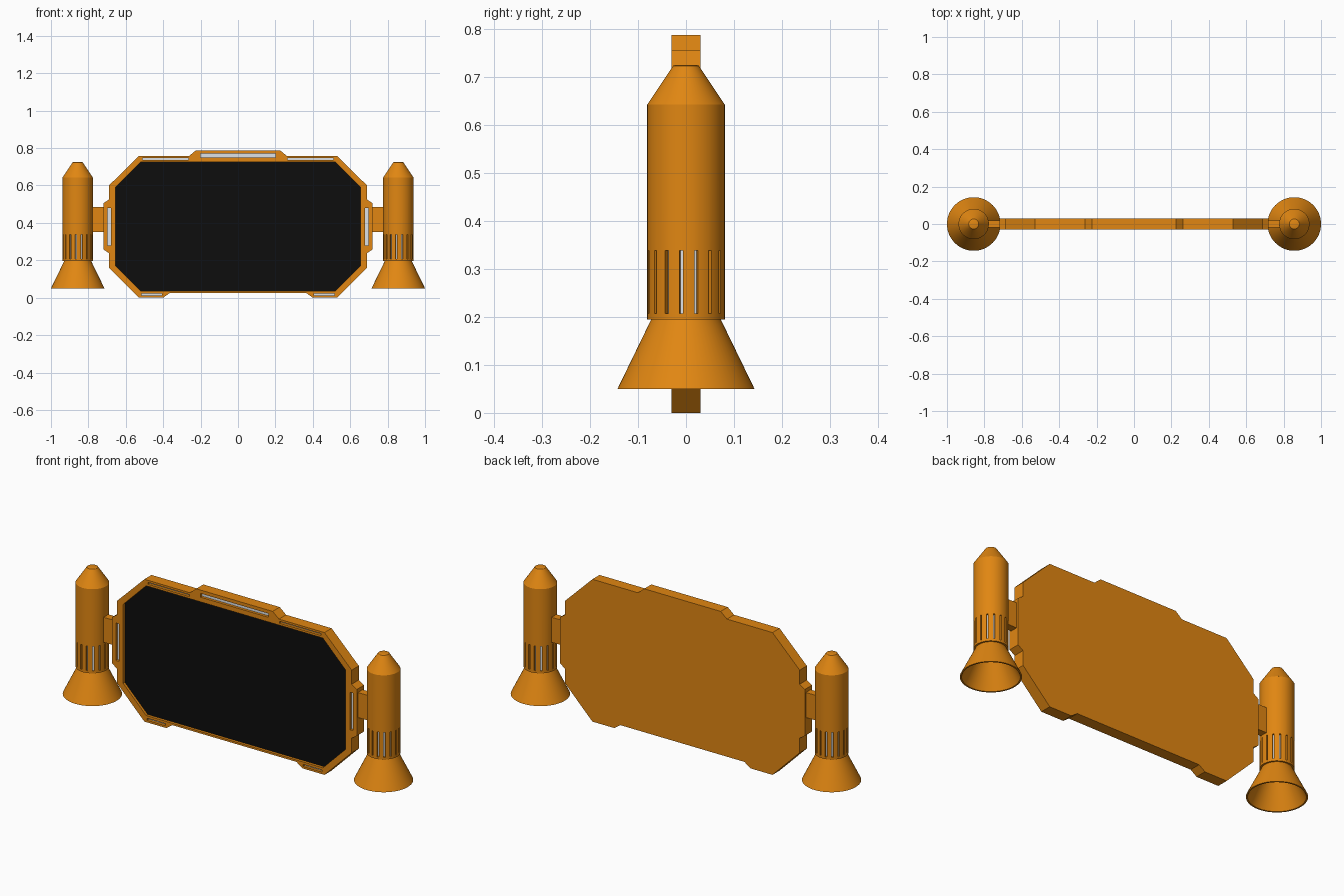
import bpy, bmesh, math

if "Cube" in bpy.data.objects:
    bpy.data.objects.remove(bpy.data.objects["Cube"])


def make_mat(name, rgb):
    m = bpy.data.materials.new(name)
    m.diffuse_color = (*rgb, 1)
    m.use_nodes = True
    m.node_tree.nodes["Principled BSDF"].inputs["Base Color"].default_value = m.diffuse_color
    return m


ORANGE = make_mat("orange paint", (0.75, 0.24, 0.006))
BLACK = make_mat("black glass", (0.004, 0.004, 0.004))
LIGHT = make_mat("pale light", (0.8, 0.84, 0.88))


def finish(bm, name, mat, smooth=False, fix=True):
    if fix:
        bmesh.ops.recalc_face_normals(bm, faces=bm.faces)
    me = bpy.data.meshes.new(name)
    bm.to_mesh(me)
    bm.free()
    me.materials.append(mat)
    ob = bpy.data.objects.new(name, me)
    bpy.context.collection.objects.link(ob)
    activate(ob)
    if smooth:
        bpy.ops.object.shade_smooth_by_angle(angle=math.radians(30))
    return ob


def activate(ob):
    bpy.ops.object.select_all(action='DESELECT')
    ob.select_set(True)
    bpy.context.view_layer.objects.active = ob


def add_prism(bm, pts, y0, y1):
    """Extrude an (x, z) outline from y0 to y1."""
    a = [bm.verts.new((x, y0, z)) for x, z in pts]
    b = [bm.verts.new((x, y1, z)) for x, z in pts]
    bm.faces.new(a)
    bm.faces.new(b[::-1])
    n = len(pts)
    for i in range(n):
        j = (i + 1) % n
        bm.faces.new((a[j], a[i], b[i], b[j]))


def rect(x0, x1, z0, z1):
    return [(x0, z0), (x1, z0), (x1, z1), (x0, z1)]


def mirrored(half):
    return half + [(-x, z) for x, z in reversed(half)]


def lathe(name, profile, cx, mat, closed=False, seg=64):
    """Revolve an (r, z) profile about the vertical axis at x = cx."""
    bm = bmesh.new()
    rings = [[bm.verts.new((cx + r * math.cos(2 * math.pi * k / seg),
                            r * math.sin(2 * math.pi * k / seg), z))
              for k in range(seg)] for r, z in profile]
    pairs = list(zip(rings, rings[1:]))
    if closed:
        pairs.append((rings[-1], rings[0]))
    else:
        bm.faces.new(rings[0])
        bm.faces.new(rings[-1])
    for p, q in pairs:
        for k in range(seg):
            j = (k + 1) % seg
            bm.faces.new((p[k], p[j], q[j], q[k]))
    return finish(bm, name, mat, smooth=True)


# Panel outlines, right half from bottom to top
outline = mirrored([(0.365, 0.025), (0.40, 0.0), (0.53, 0.0), (0.69, 0.16),
                    (0.69, 0.238), (0.72, 0.258), (0.72, 0.505),
                    (0.69, 0.525), (0.69, 0.60), (0.53, 0.757),
                    (0.262, 0.757), (0.225, 0.788)])
glass = mirrored([(0.52, 0.035), (0.655, 0.17), (0.655, 0.59), (0.52, 0.725)])
slots = [rect(-0.2, 0.2, 0.75, 0.77)]
for s in (-1, 1):
    for a, b, z0, z1 in ((0.265, 0.51, 0.736, 0.746),
                         (0.68, 0.698, 0.28, 0.48),
                         (0.405, 0.515, 0.011, 0.022)):
        slots.append(rect(min(s * a, s * b), max(s * a, s * b), z0, z1))

# Frame with recessed display and light slots
bm = bmesh.new()
add_prism(bm, outline, -0.03, 0.03)
frame = finish(bm, "display_frame", ORANGE)
bm = bmesh.new()
for shape in [glass] + slots:
    add_prism(bm, shape, -0.05, -0.012)
cutter = finish(bm, "recess_cutter", ORANGE)
cutter.hide_render = True
mod = frame.modifiers.new("recesses", 'BOOLEAN')
mod.operation = 'DIFFERENCE'
mod.solver = 'EXACT'
mod.object = cutter
activate(frame)
bpy.ops.object.modifier_apply(modifier=mod.name)
bpy.data.objects.remove(cutter)

# Display glass and light strips
bm = bmesh.new()
add_prism(bm, glass, -0.016, -0.011)
finish(bm, "display_glass", BLACK)
bm = bmesh.new()
for shape in slots:
    add_prism(bm, shape, -0.016, -0.011)
finish(bm, "light_strips", LIGHT)


def vented_body(name, cx, r=0.081):
    """Tube wall with sixteen vertical vents near the bottom."""
    bm = bmesh.new()
    angles, vent = [], []
    for k in range(16):
        for off, is_vent in ((-2.8, True), (2.8, False), (8.45, False), (14.1, False)):
            angles.append(math.radians(-7 + 22.5 * k + off))
            vent.append(is_vent)
    rows = [[bm.verts.new((cx + r * math.cos(a), r * math.sin(a), z)) for a in angles]
            for z in (0.195, 0.207, 0.339, 0.643)]
    n = len(angles)
    for i in range(3):
        for k in range(n):
            if i == 1 and vent[k]:
                continue
            j = (k + 1) % n
            bm.faces.new((rows[i][k], rows[i][j], rows[i + 1][j], rows[i + 1][k]))
    ob = finish(bm, name, ORANGE, fix=False)
    m = ob.modifiers.new("wall", 'SOLIDIFY')
    m.thickness = 0.01
    m.offset = -1
    bpy.ops.object.modifier_apply(modifier=m.name)
    bpy.ops.object.shade_smooth_by_angle(angle=math.radians(30))


# Thrusters on both sides
for side, s in (("left", -1), ("right", 1)):
    cx = s * 0.857
    vented_body(side + "_thruster_body", cx)
    lathe(side + "_nose_cone", [(0.081, 0.643), (0.027, 0.724), (0.022, 0.726)], cx, ORANGE)
    lathe(side + "_glow_core", [(0.0695, 0.188), (0.0695, 0.36)], cx, LIGHT)
    lathe(side + "_nozzle", [(0.072, 0.196), (0.143, 0.05), (0.135, 0.05), (0.066, 0.19)],
          cx, ORANGE, closed=True)
    # Bracket joining thruster to frame
    bm = bmesh.new()
    add_prism(bm, rect(min(s * 0.715, s * 0.785), max(s * 0.715, s * 0.785), 0.352, 0.485),
              -0.02, 0.02)
    finish(bm, side + "_bracket", ORANGE)
